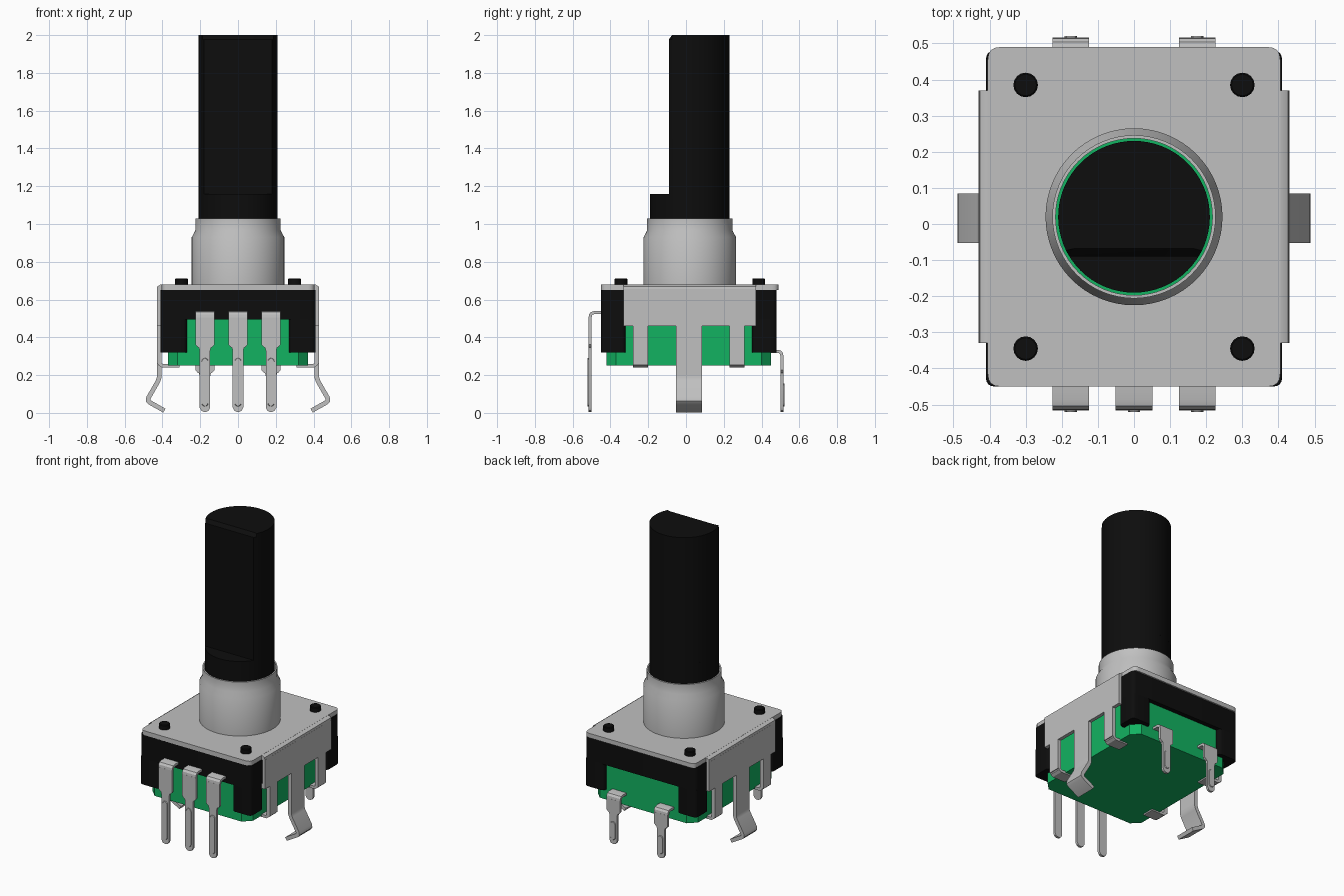
import bpy, bmesh, math
from mathutils import Vector, Matrix

cube = bpy.data.objects.get("Cube")
if cube:
    bpy.data.objects.remove(cube, do_unlink=True)


def material(name, rgb):
    m = bpy.data.materials.new(name)
    m.use_nodes = True
    m.diffuse_color = (*rgb, 1)
    bsdf = next(n for n in m.node_tree.nodes if n.type == 'BSDF_PRINCIPLED')
    bsdf.inputs["Base Color"].default_value = (*rgb, 1)
    return m


METAL = material("light grey metal", (0.53, 0.53, 0.53))
BLACK = material("black plastic", (0.004, 0.004, 0.004))
GREEN = material("green plastic", (0.006, 0.45, 0.12))
CY = 0.02  # shaft centre in y


def finish(name, bm, mat):
    bmesh.ops.recalc_face_normals(bm, faces=bm.faces)
    me = bpy.data.meshes.new(name)
    bm.to_mesh(me)
    bm.free()
    me.materials.append(mat)
    ob = bpy.data.objects.new(name, me)
    bpy.context.collection.objects.link(ob)
    bpy.ops.object.select_all(action='DESELECT')
    ob.select_set(True)
    bpy.context.view_layer.objects.active = ob
    bpy.ops.object.shade_smooth_by_angle(angle=math.radians(30))
    return ob


def prism(name, pts, axis, lo, hi, mat, bevel=0.0):
    """Extrude a 2D outline along an axis; bevel chamfers the rim at hi."""
    place = {'x': lambda a, b, h: (h, a, b),
             'y': lambda a, b, h: (a, h, b),
             'z': lambda a, b, h: (a, b, h)}[axis]
    bm = bmesh.new()
    rings = [[bm.verts.new(place(a, b, h)) for a, b in pts] for h in (lo, hi)]
    bm.faces.new(rings[0])
    top = bm.faces.new(rings[1])
    n = len(pts)
    for i in range(n):
        j = (i + 1) % n
        bm.faces.new((rings[0][i], rings[0][j], rings[1][j], rings[1][i]))
    if bevel:
        bmesh.ops.bevel(bm, geom=list(top.edges), offset=bevel, segments=1, affect='EDGES')
    return finish(name, bm, mat)


def rect(x0, x1, y0, y1):
    return [(x0, y0), (x1, y0), (x1, y1), (x0, y1)]


def rounded(pts, r, steps=4):
    """Round every corner of an outline with a quadratic curve."""
    out = []
    for i, p in enumerate(pts):
        p, a, b = Vector(p), Vector(pts[i - 1]), Vector(pts[(i + 1) % len(pts)])
        s = p + (a - p).normalized() * min(r, (a - p).length * 0.49)
        e = p + (b - p).normalized() * min(r, (b - p).length * 0.49)
        for k in range(steps + 1):
            t = k / steps
            out.append(tuple(s * (1 - t) ** 2 + p * 2 * t * (1 - t) + e * t * t))
    return out


def sheet(path, th):
    """Outline of a bent strip of constant thickness around a path."""
    left, right = [], []
    for i, p in enumerate(path):
        p = Vector(p)
        d0 = (p - Vector(path[i - 1])).normalized() if i else None
        d1 = (Vector(path[i + 1]) - p).normalized() if i < len(path) - 1 else None
        d0, d1 = d0 or d1, d1 or d0
        t = (d0 + d1).normalized()
        n = Vector((-t.y, t.x)) * (th / 2 / max(0.5, t.dot(d0)))
        left.append(tuple(p + n))
        right.append(tuple(p - n))
    return left + right[::-1]


def circle(r, n=64, cx=0.0, cy=0.0):
    return [(cx + r * math.cos(2 * math.pi * i / n), cy + r * math.sin(2 * math.pi * i / n))
            for i in range(n)]


def lathe(name, profile, mat, steps=64):
    """Spin a closed (radius, z) profile around the shaft axis."""
    bm = bmesh.new()
    vs = [bm.verts.new((r, CY, z)) for r, z in profile]
    es = [bm.edges.new((vs[i - 1], vs[i])) for i in range(len(vs))]
    bmesh.ops.spin(bm, geom=vs + es, cent=(0, CY, 0), axis=(0, 0, 1),
                   angle=2 * math.pi, steps=steps)
    bmesh.ops.remove_doubles(bm, verts=bm.verts, dist=1e-5)
    return finish(name, bm, mat)


# Shaft: round root and D-shaped upper part
prism("shaft_root", circle(0.21, 64, 0, CY), 'z', 0.69, 1.16, BLACK)
R, FLAT = 0.21, -0.09
a0 = math.asin((FLAT - CY) / R)
arc = [a0 + (math.pi - 2 * a0) * i / 48 for i in range(49)]
prism("shaft_flatted", [(R * math.cos(a), CY + R * math.sin(a)) for a in arc],
      'z', 1.16, 2.0, BLACK, bevel=0.022)

# Threadless bushing with a stepped neck
lathe("bushing", [(0.217, 0.67), (0.245, 0.67), (0.245, 0.93), (0.226, 0.965),
                  (0.226, 1.03), (0.217, 1.03)], METAL)
lathe("inner_sleeve", [(0.205, 0.67), (0.218, 0.67), (0.218, 0.72), (0.205, 0.72)], GREEN)

# Cover plate
prism("cover_plate", rounded(rect(-0.405, 0.405, -0.45, 0.49), 0.035), 'z', 0.65, 0.68, METAL)

# Rivet heads
for x in (-0.3, 0.3):
    for y in (-0.345, 0.385):
        prism("rivet", circle(0.034, 16, x, y), 'z', 0.66, 0.712, BLACK, bevel=0.004)

# Black housing: upper slab and four corner posts
prism("housing_top", rounded(rect(-0.41, 0.41, -0.45, 0.48), 0.03), 'z', 0.495, 0.651, BLACK)
for s in (-1, 1):
    for y0, y1 in ((-0.45, -0.32), (0.35, 0.48)):
        prism("housing_post", rounded(rect(*sorted((s * 0.27, s * 0.41)), y0, y1), 0.025),
              'z', 0.32, 0.5, BLACK)

# Green base with clipped corners
c = 0.05
prism("base", [(-0.37 + c, -0.42), (0.37 - c, -0.42), (0.37, -0.42 + c), (0.37, 0.45 - c),
               (0.37 - c, 0.45), (-0.37 + c, 0.45), (-0.37, 0.45 - c), (-0.37, -0.42 + c)],
      'z', 0.25, 0.51, GREEN)

# Side flanges of the cover with clamp tabs and a mounting leg
panel = [(-0.33, 0.655), (-0.33, 0.46), (-0.28, 0.46), (-0.28, 0.26), (-0.20, 0.26),
         (-0.20, 0.46), (-0.052, 0.46), (-0.052, 0.2), (0.085, 0.2), (0.085, 0.46),
         (0.23, 0.46), (0.23, 0.26), (0.31, 0.26), (0.31, 0.46), (0.37, 0.46), (0.37, 0.655)]
bend = [(0.395, 0.668), (0.408, 0.667), (0.416, 0.662), (0.418, 0.65)]
fold = [(0.418, 0.275), (0.414, 0.258), (0.402, 0.25), (0.31, 0.25)]
leg = [(0.418, 0.22), (0.418, 0.185), (0.425, 0.165), (0.474, 0.08), (0.476, 0.066),
       (0.468, 0.056), (0.39, 0.012)]
for s, side in ((1, "left"), (-1, "right")):
    def mirror(pts):
        return [(s * a, b) for a, b in pts]
    prism(side + "_flange", panel, 'x', s * 0.406, s * 0.43, METAL)
    prism(side + "_flange_bend", sheet(mirror(bend), 0.024), 'y', -0.33, 0.37, METAL)
    for y0, y1 in ((-0.28, -0.20), (0.23, 0.31)):
        prism(side + "_clamp_tab", sheet(mirror(fold), 0.018), 'y', y0, y1, METAL)
    prism(side + "_mounting_leg", sheet(mirror(leg), 0.024), 'y', -0.052, 0.085, METAL)


def pin(name, x, s, root, top, shoulder):
    """Terminal: bent shoulder, narrow blade and pressed rib; s is the y direction."""
    hook = [(s * root, top - 0.009), (s * 0.485, top - 0.009), (s * 0.499, top - 0.013),
            (s * 0.506, top - 0.022), (s * 0.508, top - 0.04)]
    prism(name + "_bend", sheet(hook, 0.016), 'x', x - 0.051, x + 0.051, METAL)
    w, n = 0.051, 0.028
    half = [(w, top - 0.035), (w, shoulder + 0.012), (w - 0.01, shoulder),
            (n + 0.004, shoulder - 0.005), (n, shoulder - 0.02), (n, 0.028),
            (n * 0.7, 0.012), (n * 0.3, 0.006)]
    outline = [(x + a, b) for a, b in half] + [(x - a, b) for a, b in reversed(half)]
    prism(name + "_blade", outline, 'y', s * 0.5, s * 0.516, METAL)
    rib = rounded(rect(x - 0.017, x + 0.017, 0.035, shoulder - 0.06), 0.017)
    prism(name + "_rib", rib, 'y', s * 0.515, s * 0.521, METAL, bevel=0.003)


# Three front and two rear terminals
for x in (-0.175, 0, 0.175):
    pin("front_pin", x, -1, 0.41, 0.54, 0.35)
for x in (-0.175, 0.175):
    pin("rear_pin", x, 1, 0.44, 0.335, 0.215)
